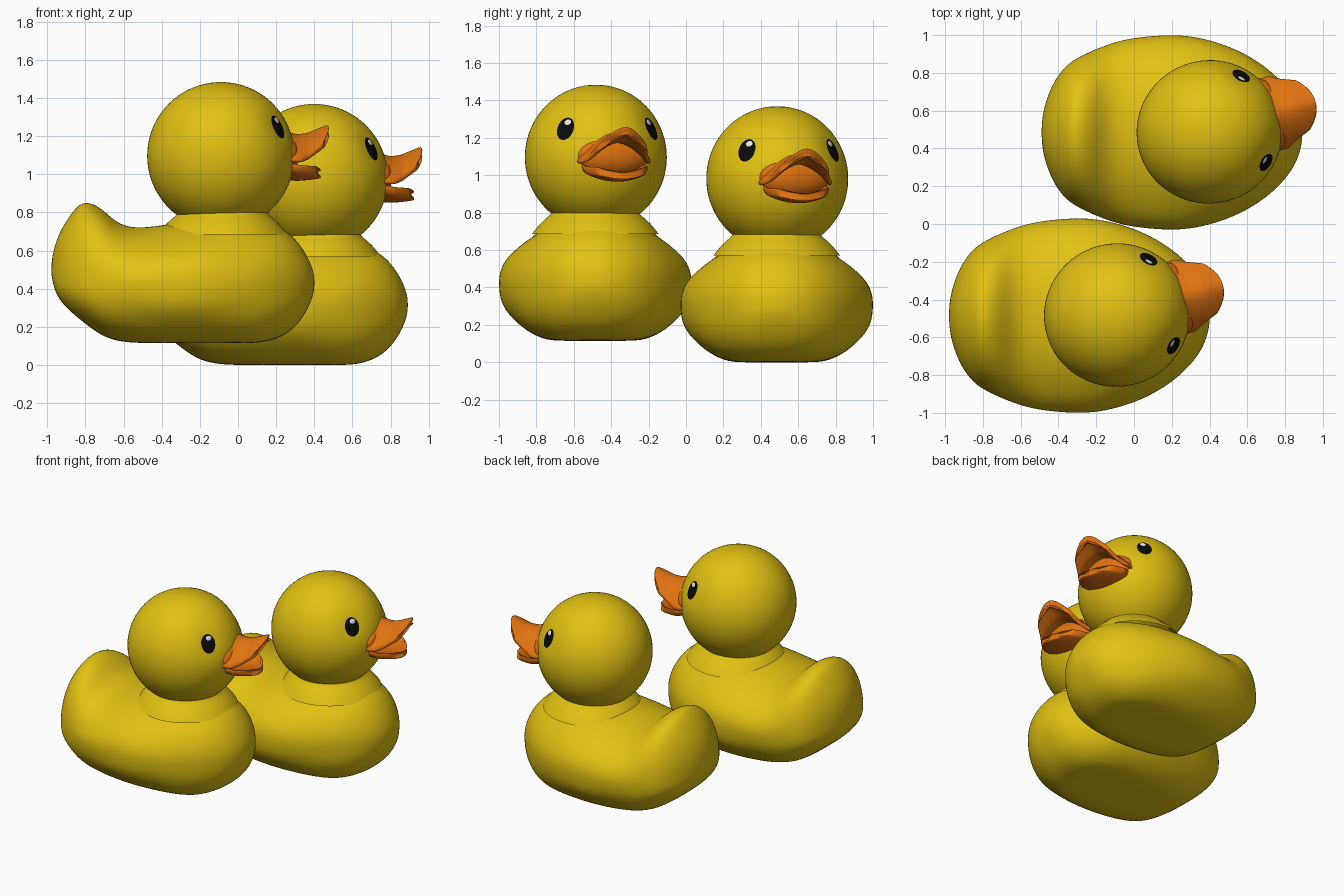
import bpy, bmesh, math
from mathutils import Vector

if "Cube" in bpy.data.objects:
    bpy.data.objects.remove(bpy.data.objects["Cube"])


def material(name, rgb):
    m = bpy.data.materials.new(name)
    m.diffuse_color = (*rgb, 1)
    m.use_nodes = True
    m.node_tree.nodes["Principled BSDF"].inputs["Base Color"].default_value = m.diffuse_color
    return m


YELLOW = material("yellow", (0.75, 0.53, 0.006))
ORANGE = material("orange", (0.75, 0.17, 0.005))
BLACK = material("black", (0.003, 0.003, 0.003))
WHITE = material("white", (0.8, 0.8, 0.8))


def make_mesh(name, mat, bm):
    bmesh.ops.recalc_face_normals(bm, faces=bm.faces)
    me = bpy.data.meshes.new(name)
    bm.to_mesh(me)
    bm.free()
    me.materials.append(mat)
    for p in me.polygons:
        p.use_smooth = True
    return me


def loft(rings, closed=True, caps=False):
    """Skin a list of equal-length point rows."""
    bm = bmesh.new()
    rows = [[bm.verts.new(p) for p in r] for r in rings]
    n = len(rows[0])
    for a, b in zip(rows, rows[1:]):
        for i in range(n if closed else n - 1):
            j = (i + 1) % n
            bm.faces.new((a[i], a[j], b[j], b[i]))
    if caps:
        bm.faces.new(rows[0])
        bm.faces.new(rows[-1])
    return bm


def spow(v, p):
    return math.copysign(abs(v) ** p, v)


# Body: cross-sections along x as (x, bottom, top, half width)
GROUND = 0.115
STATIONS = [
    (-.980, .47, .54, .06), (-.957, .37, .65, .17), (-.91, .31, .745, .28), (-.85, .255, .83, .355),
    (-.80, .215, .862, .39), (-.72, .155, .83, .43), (-.64, .125, .745, .455), (-.54, .105, .714, .472),
    (-.38, .09, .735, .487), (-.20, .09, .77, .492), (0, .09, .772, .455), (.13, .10, .75, .40),
    (.23, .145, .72, .33), (.305, .20, .66, .255), (.36, .28, .58, .18), (.39, .35, .51, .10), (.401, .40, .46, .04)]


def body_ring(x, bot, top, w):
    zc = max(.43, bot + .3 * (top - bot))
    ring = []
    for i in range(40):
        a = 2 * math.pi * i / 40
        c, s = math.cos(a), math.sin(a)
        p = 1.0 if s > 0 else 0.8
        y = w * spow(c, p)
        z = zc + (top - zc if s > 0 else zc - bot) * spow(s, p)
        # raised wing on each flank
        d = math.hypot((x + .31) / .38, (z - .43) / .23)
        if d < 1:
            y += math.copysign(.028 * min(1, 2.2 * (1 - d)), c) if abs(c) > .05 else 0
        ring.append((x, y, max(z, GROUND) - GROUND))
    return ring


body = make_mesh("body", YELLOW, loft([body_ring(*s) for s in STATIONS], caps=True))

# Neck: flared ring between body and head
NECK = [(.26, .73), (.232, .70), (.232, .685), (.25, .665), (.295, .63), (.34, .57)]
neck = make_mesh("neck", YELLOW, loft([[(r * math.cos(i * math.pi / 24) - .08, r * math.sin(i * math.pi / 24), z)
                                        for i in range(48)] for r, z in NECK]))


# Head: sphere, centred on its own origin, facing +x, dented at the eyes
def eye_dir(side):
    az, el = math.radians(44.5) * side, math.radians(24)
    return Vector((math.cos(el) * math.cos(az), math.cos(el) * math.sin(az), math.sin(el)))


def head_radius(d):
    r = .387 - .008 * d.y * d.y
    for side in (-1, 1):
        r -= .014 * math.exp(-(d.angle(eye_dir(side)) / .27) ** 2)
    return r


bm = bmesh.new()
bmesh.ops.create_uvsphere(bm, u_segments=72, v_segments=40, radius=1)
for v in bm.verts:
    d = v.co.normalized()
    v.co = d * head_radius(d)
head = make_mesh("head", YELLOW, bm)


# Eyes: thin oval plates following the head surface
def oval(name, mat, side, cx, cz, a, b, lift):
    e = eye_dir(side)
    across = Vector((0, 0, 1)).cross(e).normalized() * side
    up = e.cross(across) * side
    rings = []
    for k in range(6):
        t = 1 - k / 5.05
        ring = []
        for i in range(28):
            q = 2 * math.pi * i / 28
            p = e * .375 + across * (cx + a * t * math.cos(q)) + up * (cz + b * t * math.sin(q))
            d = p.normalized()
            ring.append(d * (head_radius(d) + lift + .003 * (1 - t * t)))
        rings.append(ring)
    return make_mesh(name, mat, loft(rings))


head_parts = [("head", head, None)]
for side, label in ((-1, "right"), (1, "left")):
    head_parts += [
        (label + "_eye", oval("eye", BLACK, side, 0, 0, .051, .066, .003), None),
        (label + "_eye_glint", oval("glint", WHITE, side, -.008, .036, .02, .016, .007), None)]


# Bill: two curved plates with thickness, open at the front
def lerp_list(vals, s):
    f = s * (len(vals) - 1)
    i = min(int(f), len(vals) - 2)
    return vals[i] + (vals[i + 1] - vals[i]) * (f - i)


def bill(name, u0, length, widths, mids, edges, power, round_off, thick):
    def point(s, t, drop):
        m, e = lerp_list(mids, s), lerp_list(edges, s)
        u = u0 + length * s * (1 - round_off * abs(t) ** 2.4)
        return (u, lerp_list(widths, s) * t, e + (m - e) * (1 - abs(t) ** power) - drop)
    rows = []
    for k in range(11):
        s = k / 10
        top = [point(s, -1 + i / 6, 0) for i in range(13)]
        low = [point(s, (-1 + i / 6) * .93, thick) for i in range(12, -1, -1)]
        rows.append(top + low)
    return make_mesh(name, ORANGE, loft(rows, caps=True))


# heights are relative to the head centre (z = 1.10 on the raised toy)
upper = bill("upper_bill", .28, .315, [.205, .205, .205, .175, .155, .135],
             [.16, .14, .115, .12, .145, .17], [-.02, -.02, -.02, .0, .035, .07], 1.7, .22, .04)
lower = bill("lower_bill", .28, .27, [.17, .18, .185, .165, .13],
             [-.08, -.085, -.09, -.085, -.075], [-.03, -.03, -.04, -.045, -.05], 2, .25, .042)
bm = bmesh.new()
bmesh.ops.create_uvsphere(bm, u_segments=32, v_segments=16, radius=1)
for v in bm.verts:
    v.co = (v.co.x * .085 + .325, v.co.y * .195, v.co.z * .11 + .005)
mouth = make_mesh("mouth", ORANGE, bm)
head_parts += [("upper_bill", upper, 2), ("lower_bill", lower, 2), ("mouth", mouth, None)]


def place(name, mesh, loc, turn=0, subdiv=None):
    ob = bpy.data.objects.new(name, mesh)
    bpy.context.collection.objects.link(ob)
    ob.location = loc
    ob.rotation_euler.z = turn
    if subdiv:
        mod = ob.modifiers.new("smooth", 'SUBSURF')
        mod.levels = mod.render_levels = subdiv


# Two identical toys, the near one raised
for tag, base in (("near", Vector((0, -.485, GROUND))), ("far", Vector((.49, .485, 0)))):
    place(tag + "_body", body, base, subdiv=2)
    place(tag + "_neck", neck, base, subdiv=1)
    for name, mesh, sub in head_parts:
        place(tag + "_" + name, mesh, base + Vector((-.09, .003, .982)), math.radians(16), sub)
